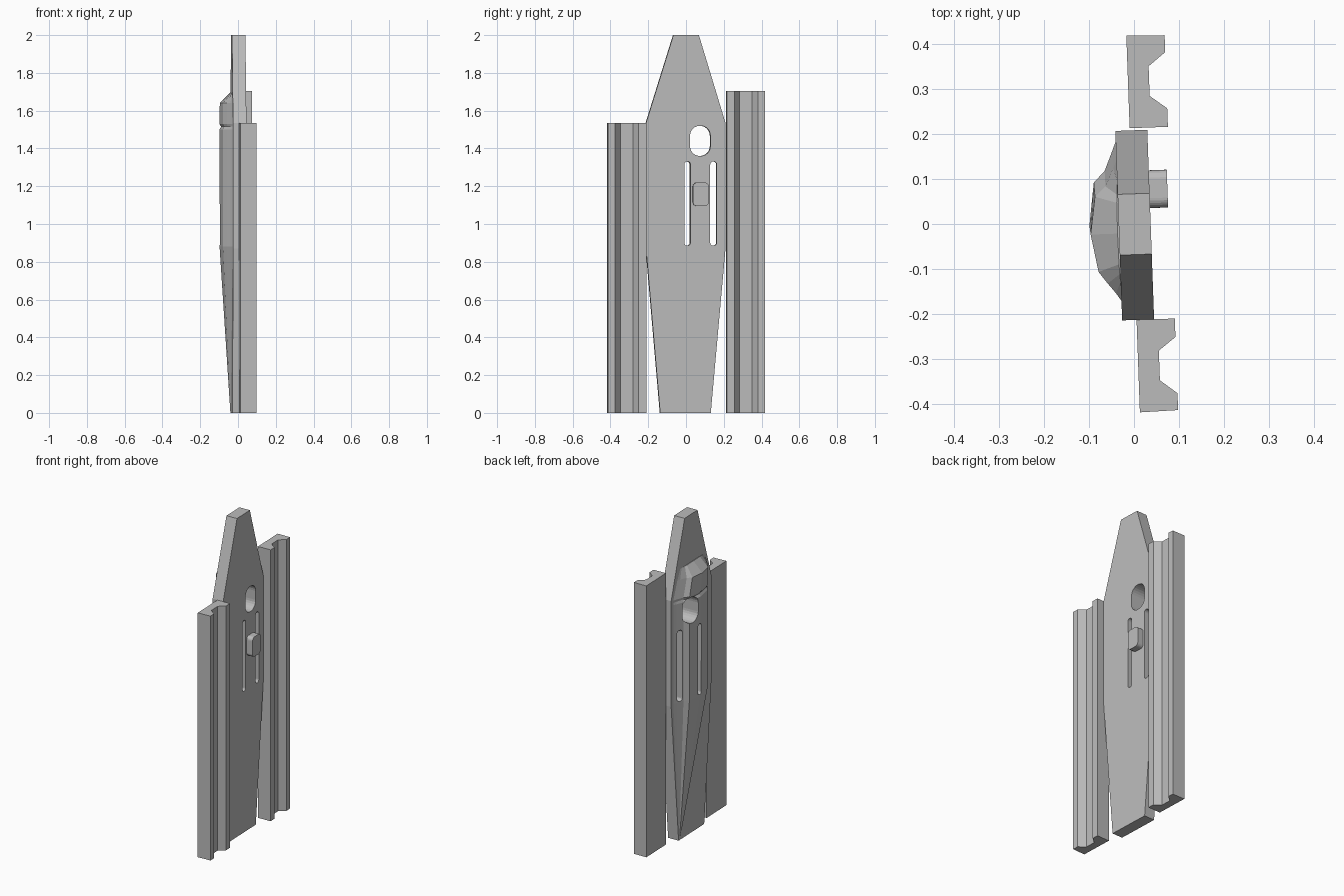
import bpy, bmesh, math
from mathutils import Matrix

if "Cube" in bpy.data.objects:
    bpy.data.objects.remove(bpy.data.objects["Cube"])

TILT = Matrix.Rotation(0.036, 4, 'Z')   # whole assembly leans slightly about z
FACE_BACK, FACE_FRONT = -0.034, 0.037   # plate faces along x

grey = bpy.data.materials.new("grey")
grey.diffuse_color = (0.5, 0.5, 0.5, 1)
grey.use_nodes = True
grey.node_tree.nodes["Principled BSDF"].inputs["Base Color"].default_value = grey.diffuse_color


def loft(name, rings, material=grey):
    """Closed solid through equal-length rings of 3D points."""
    bm = bmesh.new()
    loops = [[bm.verts.new(p) for p in ring] for ring in rings]
    n = len(loops[0])
    for a, b in zip(loops, loops[1:]):
        for i in range(n):
            j = (i + 1) % n
            bm.faces.new((a[i], a[j], b[j], b[i]))
    bm.faces.new(loops[0][::-1])
    bm.faces.new(loops[-1])
    bmesh.ops.recalc_face_normals(bm, faces=bm.faces)
    mesh = bpy.data.meshes.new(name)
    bm.to_mesh(mesh)
    bm.free()
    mesh.materials.append(material)
    ob = bpy.data.objects.new(name, mesh)
    ob.matrix_world = TILT
    bpy.context.collection.objects.link(ob)
    return ob


def slab(name, outline, x0, x1):
    """Extrude a (y, z) outline along x."""
    return loft(name, [[(x, y, z) for y, z in outline] for x in (x0, x1)])


def rounded(cy, cz, w, h, r, steps=6):
    """Rounded rectangle outline in (y, z)."""
    pts = []
    for k, (sy, sz) in enumerate([(1, 1), (-1, 1), (-1, -1), (1, -1)]):
        for i in range(steps + 1):
            a = math.pi / 2 * (k + i / steps)
            pts.append((cy + sy * (w / 2 - r) + r * math.cos(a),
                        cz + sz * (h / 2 - r) + r * math.sin(a)))
    return pts


# flat centre plate
plate = slab("centre_plate",
             [(-0.138, 0), (0.13, 0), (0.208, 0.87), (0.208, 1.535),
              (0.067, 2), (-0.068, 2), (-0.213, 1.535), (-0.213, 0.87)],
             FACE_BACK, FACE_FRONT)

# bulging shell on the back, fanning out of one bottom corner of the plate
SECTION = [(0.185, 0), (0.165, 0.008), (0.12, 0.027), (0.095, 0.052), (0.0, 0.065),
           (-0.095, 0.05), (-0.125, 0.03), (-0.15, 0.012), (-0.17, 0)]
# height, width scale, depth scale, centre y
LEVELS = [(0.0, 0.02, 0.03, 0.122), (0.88, 1, 0.98, 0), (1.2, 1, 1, 0),
          (1.5, 1, 1, 0), (1.515, 0.97, 0.85, 0), (1.53, 1, 1, 0),
          (1.64, 0.88, 0.97, -0.02), (1.70, 0.72, 0.05, -0.02)]
rings = []
for z, w, d, c in LEVELS:
    ring = [(FACE_BACK - h * d, c + y * w, z) for y, h in SECTION]
    inner = [(FACE_BACK + 0.012, c + y * w, z) for y in (-0.17, 0.185)]
    rings.append(ring + inner)
shell = loft("back_shell", rings)

# openings through plate and shell
openings = {"sight_hole": (0.074, 1.44, 0.108, 0.16, 0.052),
            "inner_slot": (0.006, 1.108, 0.032, 0.446, 0.0155),
            "outer_slot": (0.144, 1.108, 0.034, 0.446, 0.0165)}
for name, dims in openings.items():
    cutter = slab(name + "_cutter", rounded(*dims), -0.3, 0.3)
    cutter.hide_render = True
    cutter.hide_set(True)
    for ob in (plate, shell):
        mod = ob.modifiers.new(name, 'BOOLEAN')
        mod.operation = 'DIFFERENCE'
        mod.solver = 'EXACT'
        mod.object = cutter

# small raised button between the slots
slab("button", rounded(0.076, 1.157, 0.084, 0.125, 0.022), FACE_FRONT - 0.01, 0.077)

# channel rails on both sides, different heights
CHANNEL = [(-0.002, 0.213), (0.083, 0.213), (0.083, 0.254), (0.045, 0.283),
           (0.045, 0.349), (0.083, 0.379), (0.083, 0.4165), (-0.002, 0.4185)]
for name, side, height in (("short_rail", -1, 1.535), ("tall_rail", 1, 1.705)):
    loft(name, [[(x, side * y, z) for x, y in CHANNEL] for z in (0, height)])
